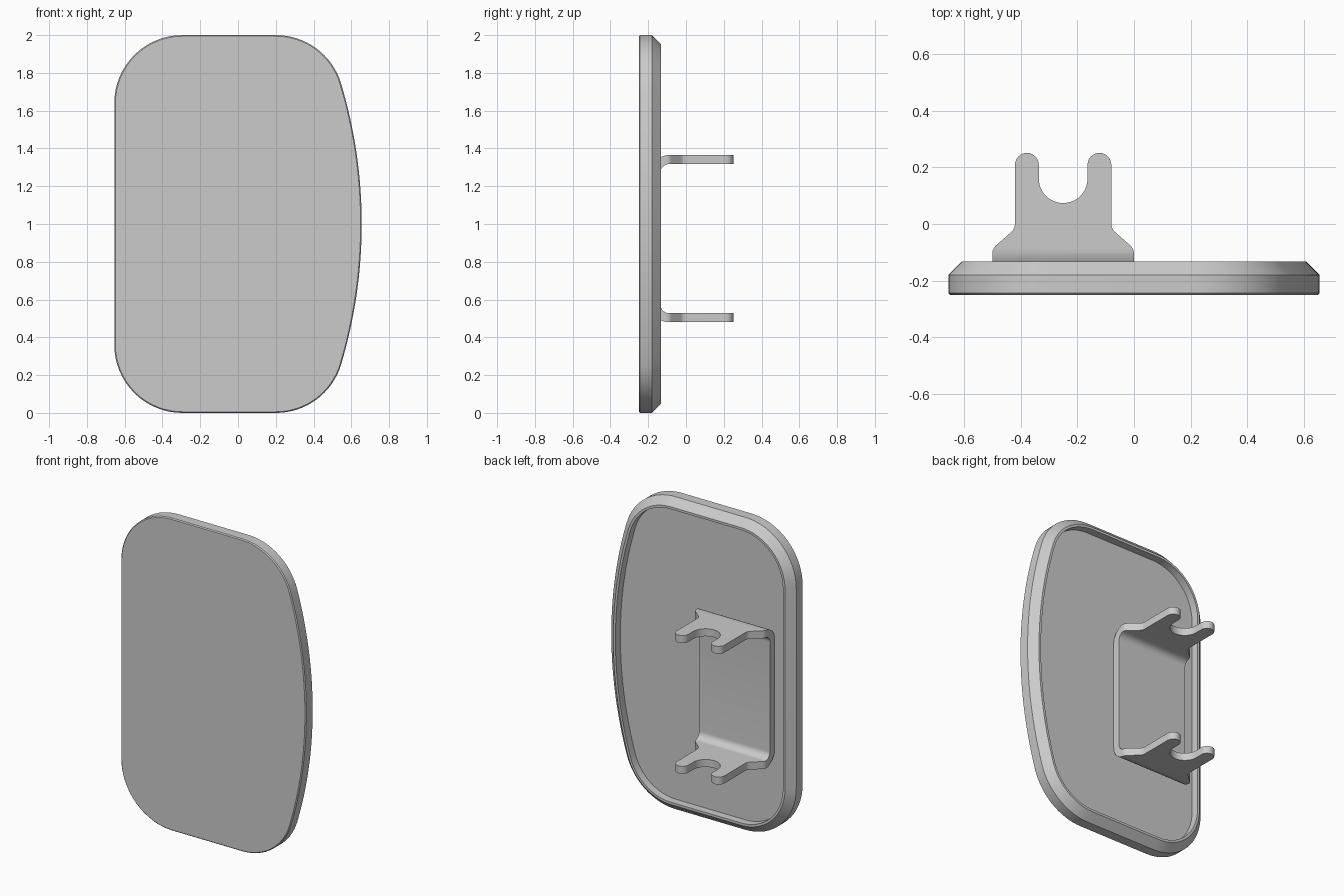
import bpy, bmesh
from math import sin, cos, radians, degrees, atan2, sqrt

if "Cube" in bpy.data.objects:
    bpy.data.objects.remove(bpy.data.objects["Cube"])


def arc(cx, cy, r, a0, a1, n=16):
    return [(cx + r * cos(radians(a0 + (a1 - a0) * i / n)),
             cy + r * sin(radians(a0 + (a1 - a0) * i / n))) for i in range(n + 1)]


def loft(name, loops):
    """Skin a stack of equal-length closed loops and cap both ends."""
    bm = bmesh.new()
    rings = [[bm.verts.new(p) for p in loop] for loop in loops]
    n = len(rings[0])
    for a, b in zip(rings, rings[1:]):
        for i in range(n):
            j = (i + 1) % n
            bm.faces.new((a[i], a[j], b[j], b[i]))
    bm.faces.new(rings[0])
    bm.faces.new(rings[-1])
    bmesh.ops.recalc_face_normals(bm, faces=bm.faces)
    me = bpy.data.meshes.new(name)
    bm.to_mesh(me)
    bm.free()
    ob = bpy.data.objects.new(name, me)
    bpy.context.collection.objects.link(ob)
    return ob


def select_only(ob):
    bpy.ops.object.select_all(action='DESELECT')
    ob.select_set(True)
    bpy.context.view_layer.objects.active = ob


# Plate: straight left side, bowed right side, four rounded corners
R, r, half = 2.59, 0.36, 0.655
cx = half - R + sqrt((R - r) ** 2 - (1 - r) ** 2)
t = degrees(atan2(1 - r, cx - (half - R)))


def outline(inset, y):
    k = r - inset
    pts = arc(half - R, 1, R - inset, -t, t, 32)[:-1]
    pts += arc(cx, 2 - r, k, t, 90)
    pts += arc(r - half, 2 - r, k, 90, 180)
    pts += arc(r - half, r, k, 180, 270)
    pts += arc(cx, r, k, 270, 360 - t)[:-1]
    return [(x, y, z) for x, z in pts]


# Small front chamfer, wide rear chamfer, thin rim and recessed back
plate = loft("plate", [outline(d, y) for d, y in (
    (0.006, -0.25), (0, -0.244), (0, -0.18), (0.047, -0.133),
    (0.062, -0.133), (0.062, -0.183))])

# Bracket: bent U strip, seen from the side
z0, z1, th, ri = 0.48, 1.365, 0.048, 0.045
ro, yb = ri + th, -0.183
strip = [(0.27, z0)] + arc(yb + ro, z0 + ro, ro, 270, 180, 10)
strip += arc(yb + ro, z1 - ro, ro, 180, 90, 10) + [(0.27, z1), (0.27, z1 - th)]
strip += arc(yb + ro, z1 - ro, ri, 90, 180, 10)
strip += arc(yb + ro, z0 + ro, ri, 180, 270, 10) + [(0.27, z0 + th)]
bracket = loft("bracket", [[(x, y, z) for y, z in strip] for x in (-0.52, 0.02)])

# Forked outline from above (half, mirrored), trims the strip
fork = [(0.25, -0.25)] + arc(0.21, -0.105, 0.04, 0, 45, 5)
fork += arc(0.21, 0.013, 0.04, 225, 180, 5)[::1]
fork = fork[:6 + 1] + [(x, y) for x, y in arc(0.212, 0.002, 0.042, 225, 180, 5)]
fork += arc(0.128, 0.209, 0.042, 0, 180, 12) + arc(0, 0.16, 0.086, 0, -90, 12)
full = fork + [(-x, y) for x, y in reversed(fork[:-1])]
cutter = loft("fork_cutter", [[(x - 0.25, y, z) for x, y in full] for z in (0.3, 1.6)])
cutter.hide_render = True

mod = bracket.modifiers.new("trim", 'BOOLEAN')
mod.operation, mod.solver, mod.object = 'INTERSECT', 'EXACT', cutter
select_only(bracket)
bpy.ops.object.modifier_apply(modifier=mod.name)
bpy.data.objects.remove(cutter)

for ob in (plate, bracket):
    select_only(ob)
    bpy.ops.object.shade_smooth_by_angle(angle=radians(30))
